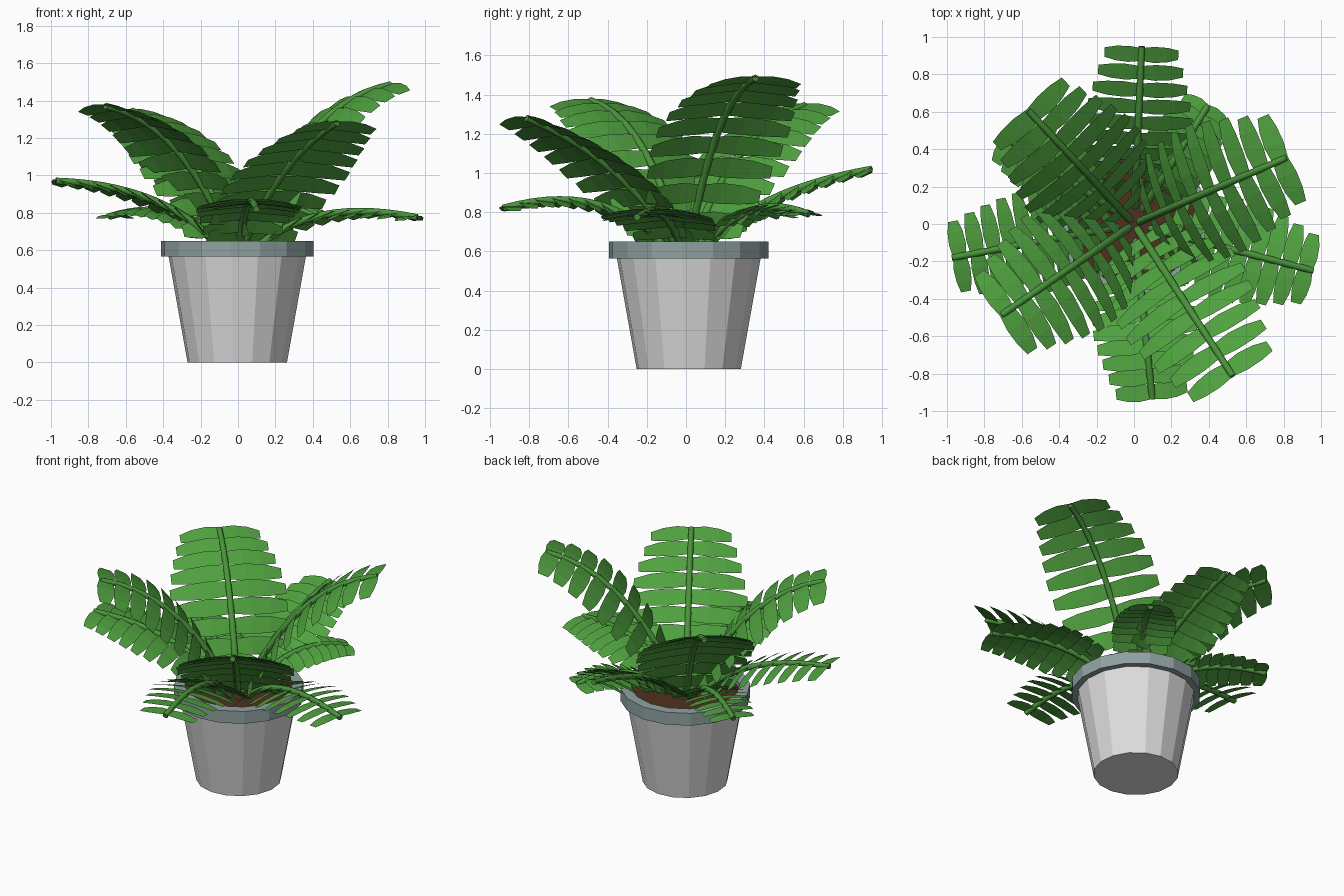
import bpy, bmesh, math
from mathutils import Vector

if "Cube" in bpy.data.objects:
    bpy.data.objects.remove(bpy.data.objects["Cube"], do_unlink=True)


def material(name, rgb):
    m = bpy.data.materials.new(name)
    m.use_nodes = True
    m.diffuse_color = (*rgb, 1)
    m.node_tree.nodes["Principled BSDF"].inputs["Base Color"].default_value = (*rgb, 1)
    return m


POT = material("pot grey", (0.74, 0.74, 0.74))
RIM = material("rim blue grey", (0.28, 0.36, 0.36))
SOIL = material("soil brown", (0.08, 0.03, 0.013))
LEAF = material("leaf green", (0.08, 0.36, 0.05))
STEM = material("stem green", (0.068, 0.3, 0.043))


def finish(bm, name, mat):
    mesh = bpy.data.meshes.new(name)
    bm.to_mesh(mesh)
    bm.free()
    mesh.materials.append(mat)
    obj = bpy.data.objects.new(name, mesh)
    bpy.context.collection.objects.link(obj)
    return obj


def bridge(bm, a, b):
    n = len(a)
    for i in range(n):
        bm.faces.new((a[i], a[(i + 1) % n], b[(i + 1) % n], b[i]))


def lathe(name, profile, mat, closed=False, sides=16):
    """Spin (radius, z) points around the pot axis."""
    bm = bmesh.new()
    rings = []
    for r, z in profile:
        ring = []
        for i in range(sides):
            a = math.tau * i / sides - math.radians(95)
            ring.append(bm.verts.new((r * math.cos(a) - 0.004, r * math.sin(a) + 0.014, z)))
        rings.append(ring)
    for a, b in zip(rings, rings[1:]):
        bridge(bm, a, b)
    if closed:
        bridge(bm, rings[-1], rings[0])
    else:
        bm.faces.new(rings[0][::-1])
        bm.faces.new(rings[-1])
    bmesh.ops.recalc_face_normals(bm, faces=bm.faces)
    return finish(bm, name, mat)


# Pot, overhanging rim and soil
lathe("pot", [(0.267, 0), (0.37, 0.575)], POT)
lathe("pot_rim", [(0.365, 0.565), (0.408, 0.565), (0.408, 0.65), (0.34, 0.65), (0.34, 0.58)],
      RIM, closed=True)
lathe("soil", [(0.345, 0.58), (0.345, 0.615)], SOIL)


def frond(name, angle, base, bend, tip, pairs, reach, width, start, droop, spacing, tilt):
    """Arching stem through (radius, z) points with paired leaflets."""
    a = math.radians(angle)
    out = Vector((math.cos(a), math.sin(a), 0))
    side = Vector((-math.sin(a), math.cos(a), 0))
    p0, p1, p2 = (out * r + Vector((0, 0, z)) for r, z in (base, bend, tip))

    def point(t):
        return p0 * (1 - t) ** 2 + p1 * 2 * t * (1 - t) + p2 * t * t

    def tangent(t):
        return ((p1 - p0) * (1 - t) + (p2 - p1) * t).normalized()

    # Stem tube
    bm = bmesh.new()
    rings = []
    steps = 14
    for k in range(steps + 1):
        t = k / steps
        up = tangent(t).cross(side)
        rad = 0.021 - 0.003 * t
        rings.append([bm.verts.new(point(t) + rad * (side * math.cos(q) + up * math.sin(q)))
                      for q in (math.tau * i / 8 for i in range(8))])
    for lo, hi in zip(rings, rings[1:]):
        bridge(bm, lo, hi)
    bm.faces.new(rings[0][::-1])
    bm.faces.new(rings[-1])
    bmesh.ops.recalc_face_normals(bm, faces=bm.faces)
    stem = finish(bm, name + "_stem", STEM)
    for poly in stem.data.polygons:
        poly.use_smooth = len(poly.vertices) == 4

    # Leaflets: blunt strips, longest at mid frond, bending down at the ends
    bm = bmesh.new()
    for k in range(pairs):
        f = k / (pairs - 1)
        t = start + (0.965 - start) * f ** spacing
        along = tangent(t)
        up = along.cross(side)
        if up.z < 0:
            up = -up
        length = reach * (1 - 0.32 * abs(f - 0.45) ** 1.5 / 0.41)
        for s in (-1, 1):
            rows = []
            for u, w, drop in ((0, 0.8, 0), (0.35, 1, 0.12), (0.7, 0.9, 0.48), (1, 0.58, 1)):
                mid = point(t) + side * s * length * u - up * length * drop * droop
                half = (along + up * tilt) * width * w / 2
                rows.append((bm.verts.new(mid - half), bm.verts.new(mid + half)))
            for (b0, f0), (b1, f1) in zip(rows, rows[1:]):
                face = bm.faces.new((b0, f0, f1, b1))
                face.normal_update()
                if face.normal.dot(up) < 0:
                    face.normal_flip()
    finish(bm, name + "_leaflets", LEAF)


# Tall fronds: compass angle, bend point, tip point
tall = [("tall_frond_left", 23.5, (0.37, 1.39), (0.89, 1.485)),
        ("tall_frond_back", 133, (0.34, 1.23), (0.83, 1.345)),
        ("tall_frond_right", 214.5, (0.36, 1.29), (0.86, 1.37)),
        ("tall_frond_front", 303, (0.4, 1.09), (0.97, 1.28))]
for name, angle, bend, tip in tall:
    frond(name, angle, (0.03, 0.6), bend, tip, 9, 0.37, 0.115, 0.1, 0.14, 1, 0.12)

# Low fronds spreading over the rim, with their leaflet reach
low = [("low_frond_back", 87.5, (0.33, 0.91), (0.95, 1.02), 0.29),
       ("low_frond_right", 190.5, (0.38, 0.95), (0.99, 0.97), 0.28),
       ("low_frond_front", 276, (0.4, 0.97), (0.94, 0.82), 0.28),
       ("low_frond_left", 345.4, (0.4, 0.89), (0.99, 0.775), 0.28),
       ("low_frond_back_left", 58, (0.36, 0.92), (0.74, 0.79), 0.2),
       ("low_frond_back_right", 146, (0.36, 0.9), (0.83, 0.78), 0.21)]
for name, angle, bend, tip, reach in low:
    frond(name, angle, (0.09, 0.6), bend, tip, 9, reach, 0.092, 0.2, 0.13, 0.84, 0.25)
